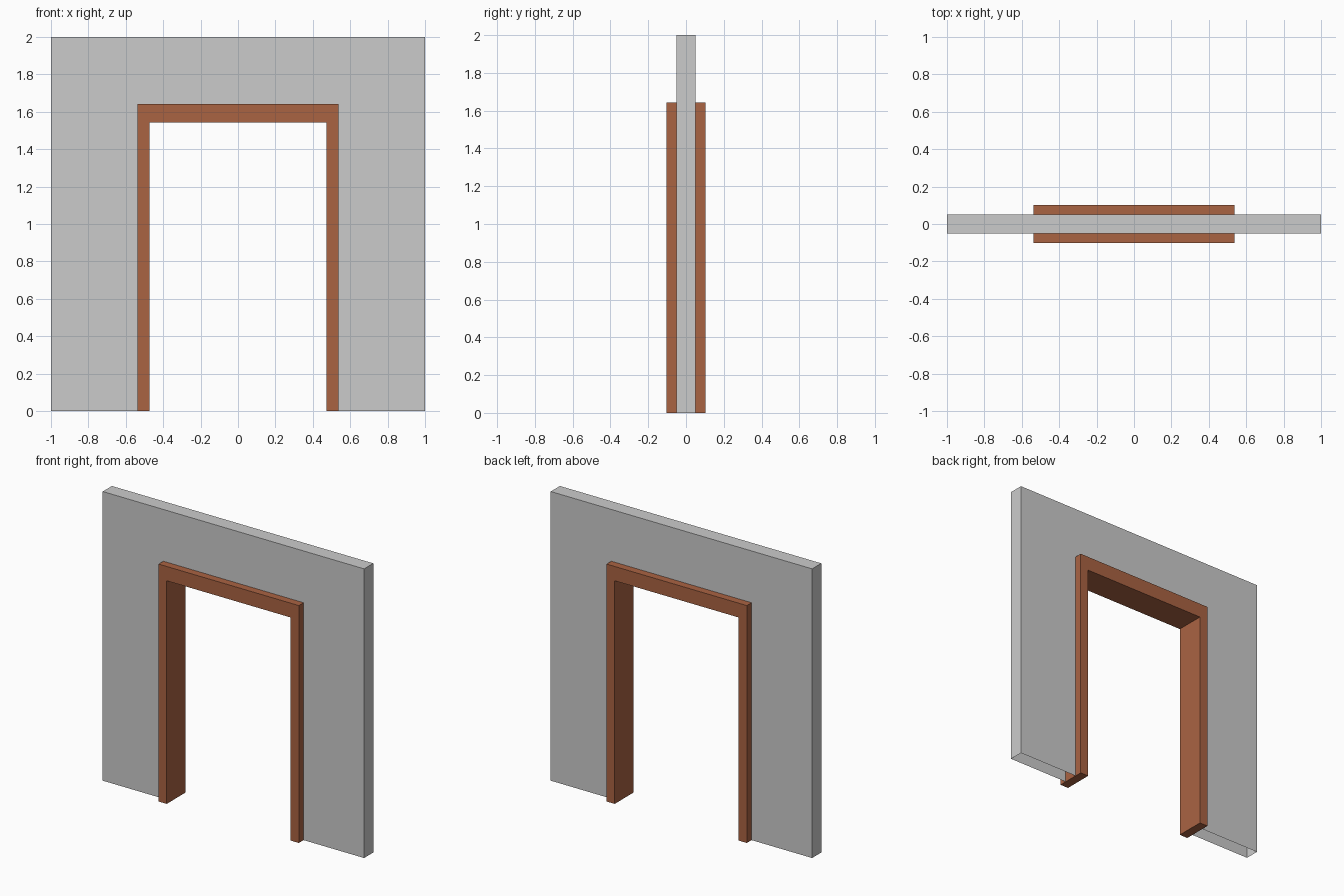
import bpy, bmesh

if "Cube" in bpy.data.objects:
    bpy.data.objects.remove(bpy.data.objects["Cube"])


def arch(name, outer_x, outer_z, inner_x, inner_z, depth, open_base=False):
    """Doorway-shaped profile in the XZ plane, extruded along y."""
    half = [(inner_x, 0), (outer_x, 0), (outer_x, outer_z)]
    right = [(inner_x, inner_z)] + half
    profile = right + [(-x, z) for x, z in reversed(right)]
    bm = bmesh.new()
    face = bm.faces.new([bm.verts.new((x, -depth / 2, z)) for x, z in profile])
    ext = bmesh.ops.extrude_face_region(bm, geom=[face], use_keep_orig=True)
    verts = [v for v in ext["geom"] if isinstance(v, bmesh.types.BMVert)]
    bmesh.ops.translate(bm, verts=verts, vec=(0, depth, 0))
    bmesh.ops.recalc_face_normals(bm, faces=bm.faces[:])
    if open_base:
        base = [f for f in bm.faces if all(v.co.z < 1e-5 for v in f.verts)]
        bmesh.ops.delete(bm, geom=base, context='FACES_ONLY')
    mesh = bpy.data.meshes.new(name)
    bm.to_mesh(mesh)
    bm.free()
    obj = bpy.data.objects.new(name, mesh)
    bpy.context.collection.objects.link(obj)
    return obj


# Wall panel with a doorway, hollow at the underside
arch("wall", 1.0, 2.0, 0.51, 1.6, 0.10, open_base=True)

# Wooden frame lining the doorway and standing proud on both sides
frame = arch("door_frame", 0.537, 1.642, 0.474, 1.543, 0.204)
wood = bpy.data.materials.new("brown_wood")
wood.diffuse_color = (0.4, 0.125, 0.055, 1)
wood.use_nodes = True
wood.node_tree.nodes["Principled BSDF"].inputs["Base Color"].default_value = wood.diffuse_color
frame.data.materials.append(wood)
